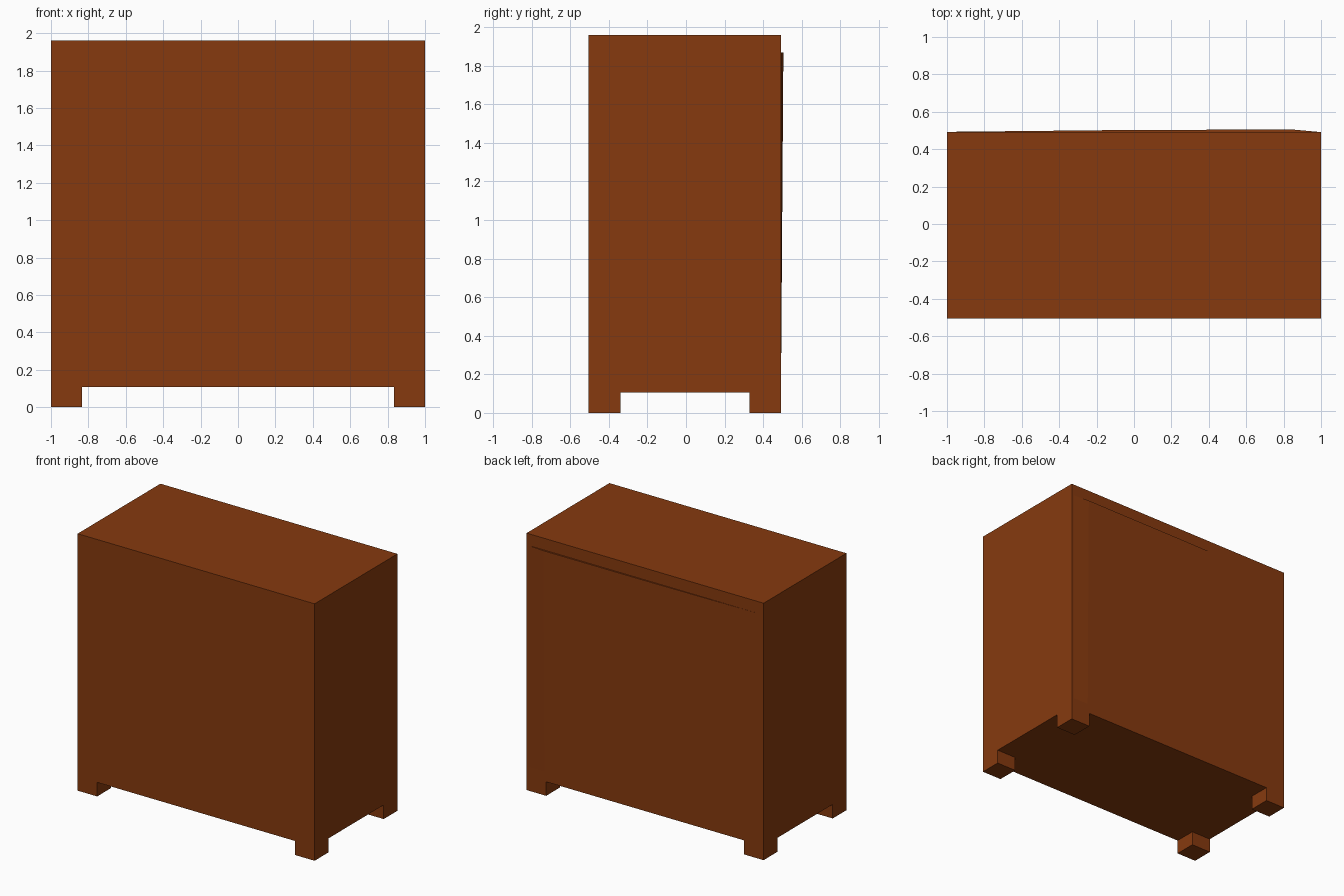
import bpy, bmesh
from mathutils import Vector

if "Cube" in bpy.data.objects:
    bpy.data.objects.remove(bpy.data.objects["Cube"])

wood = bpy.data.materials.new("brown_wood")
wood.diffuse_color = (0.24, 0.042, 0.0045, 1)
wood.use_nodes = True
wood.node_tree.nodes["Principled BSDF"].inputs["Base Color"].default_value = wood.diffuse_color

W, FRONT, BACK = 1.0, -0.505, 0.493
FLOOR, TOP, FOOT = 0.107, 1.96, 0.165


def finish(bm, name):
    bmesh.ops.recalc_face_normals(bm, faces=bm.faces)
    mesh = bpy.data.meshes.new(name)
    bm.to_mesh(mesh)
    bm.free()
    mesh.materials.append(wood)
    obj = bpy.data.objects.new(name, mesh)
    bpy.context.collection.objects.link(obj)
    return obj


# Cabinet: a box whose underside corners are cut out and pulled down as feet
bm = bmesh.new()
bmesh.ops.create_cube(bm, size=1)
for v in bm.verts:
    v.co = Vector((v.co.x * 2 * W,
                   FRONT if v.co.y < 0 else BACK,
                   FLOOR if v.co.z < 0 else TOP))
cuts = [((x, 0, 0), (1, 0, 0)) for x in (-W + FOOT, W - FOOT)]
cuts += [((0, y, 0), (0, 1, 0)) for y in (FRONT + FOOT, BACK - FOOT)]
for co, no in cuts:
    bmesh.ops.bisect_plane(bm, geom=bm.verts[:] + bm.edges[:] + bm.faces[:],
                           plane_co=co, plane_no=no)
mid = (FRONT + BACK) / 2
corners = []
for f in bm.faces:
    c = f.calc_center_median()
    if c.z < FLOOR + 0.001 and abs(c.x) > W - FOOT and abs(c.y - mid) > (BACK - FRONT) / 2 - FOOT:
        corners.append(f)
for f in bmesh.ops.extrude_discrete_faces(bm, faces=corners)["faces"]:
    for v in f.verts:
        v.co.z = 0
finish(bm, "cabinet_with_feet")

# Back panel: a thin wedge bowing outward towards its top edge
bm = bmesh.new()
inner = BACK - 0.003
outline = [(-0.97, BACK), (0.0, 0.503), (0.85, 0.505), (0.98, BACK)]
top_out = [bm.verts.new((x, y, 1.87)) for x, y in outline]
low_out = [bm.verts.new((x, BACK, 0.18)) for x, y in outline]
top_in = [bm.verts.new((x, inner, 1.87)) for x, y in outline]
low_in = [bm.verts.new((x, inner, 0.18)) for x, y in outline]
rings = [top_out, low_out, low_in, top_in]
for a, b in zip(rings, rings[1:] + rings[:1]):
    for i in range(len(outline) - 1):
        bm.faces.new((a[i], a[i + 1], b[i + 1], b[i]))
for i in (0, -1):
    bm.faces.new([r[i] for r in rings])
finish(bm, "bowed_back_panel")
